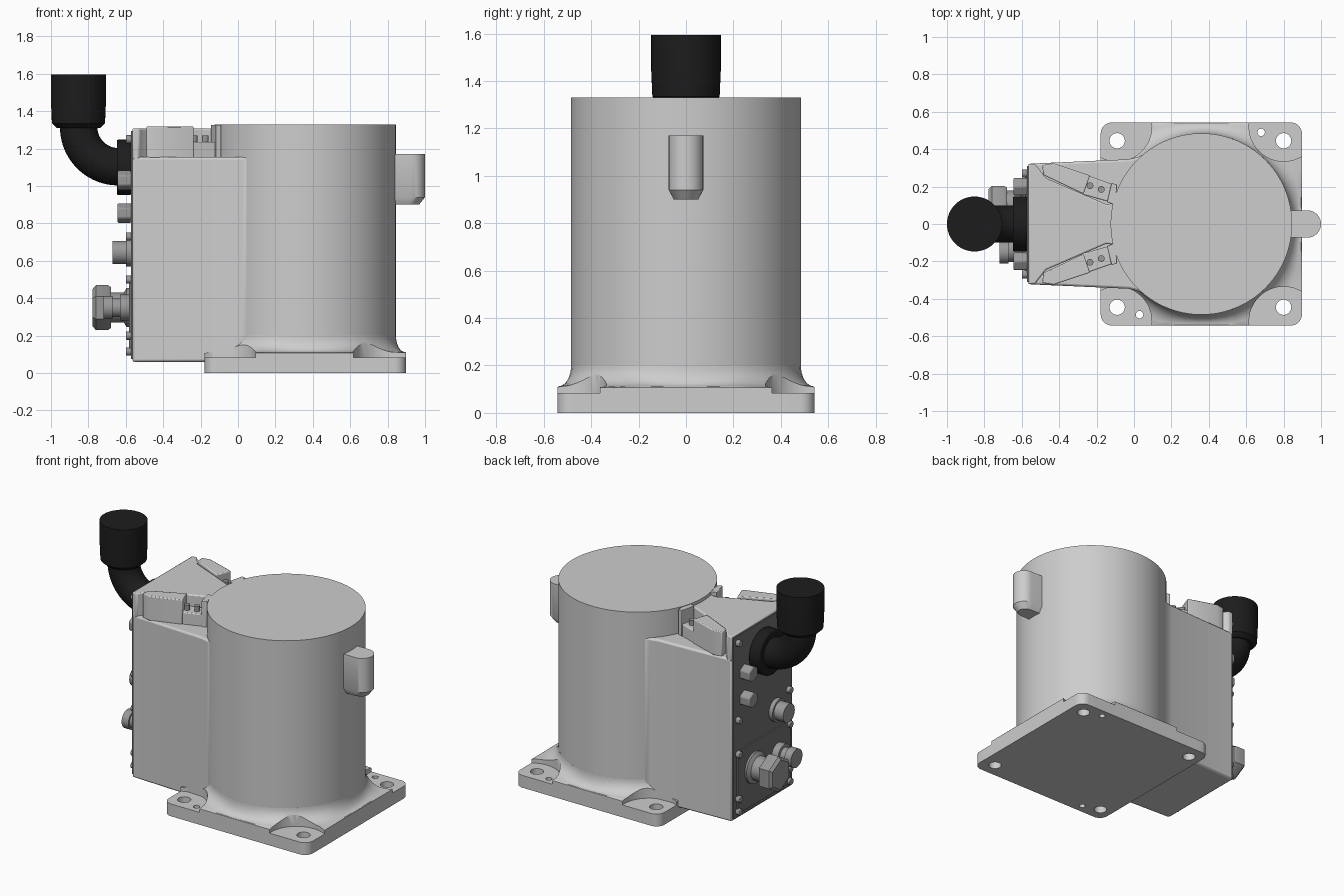
import bpy, bmesh, math
from mathutils import Vector, Matrix

cube = bpy.data.objects.get("Cube")
if cube:
    bpy.data.objects.remove(cube, do_unlink=True)


def material(name, r, g, b):
    m = bpy.data.materials.new(name)
    m.use_nodes = True
    m.diffuse_color = (r, g, b, 1)
    m.node_tree.nodes["Principled BSDF"].inputs["Base Color"].default_value = (r, g, b, 1)
    return m


GREY = material("cast light grey", 0.61, 0.61, 0.61)
METAL = material("connector grey", 0.32, 0.32, 0.32)
DARK = material("dark panel grey", 0.17, 0.17, 0.17)
BLACK = material("black rubber", 0.012, 0.012, 0.012)
CX, R = 0.36, 0.485


def finish(name, bm, mat, bevel=0, segments=2):
    bmesh.ops.recalc_face_normals(bm, faces=bm.faces)
    mesh = bpy.data.meshes.new(name)
    bm.to_mesh(mesh)
    bm.free()
    mesh.materials.append(mat)
    ob = bpy.data.objects.new(name, mesh)
    bpy.context.collection.objects.link(ob)
    if bevel:
        mod = ob.modifiers.new("Bevel", "BEVEL")
        mod.width, mod.segments, mod.limit_method = bevel, segments, "ANGLE"
    smooth(ob)
    return ob


def smooth(ob):
    bpy.ops.object.select_all(action="DESELECT")
    ob.select_set(True)
    bpy.context.view_layer.objects.active = ob
    bpy.ops.object.shade_smooth_by_angle(angle=math.radians(32))


def loft(name, rings, mat, bevel=0):
    """Skin a list of equal-length point rings and cap both ends."""
    bm = bmesh.new()
    rows = [[bm.verts.new(p) for p in ring] for ring in rings]
    n = len(rows[0])
    for a, b in zip(rows, rows[1:]):
        for i in range(n):
            j = (i + 1) % n
            bm.faces.new((a[i], a[j], b[j], b[i]))
    bm.faces.new(rows[0])
    bm.faces.new(rows[-1])
    return finish(name, bm, mat, bevel)


def prism(name, outline, z0, z1, mat, bevel=0):
    return loft(name, [[(x, y, z) for x, y in outline] for z in (z0, z1)], mat, bevel)


def mirrored(half):
    return half + [(x, -y) for x, y in reversed(half)]


def turned(name, profile, mat, at, axis="Z", sides=48, bevel=0):
    """Lathe (radius, distance) pairs about Z, or about -X for parts on the rear panel."""
    rot = Matrix.Rotation(-math.pi / 2, 3, "Y") if axis == "X" else Matrix.Identity(3)
    rings = [[rot @ Vector((r * math.cos(t), r * math.sin(t), d)) + Vector(at)
              for t in (math.tau * i / sides for i in range(sides))] for r, d in profile]
    return loft(name, rings, mat, bevel)


def cut(ob, cutters):
    for c in cutters:
        mod = ob.modifiers.new("Cut", "BOOLEAN")
        mod.object, mod.operation, mod.solver = c, "DIFFERENCE", "EXACT"
    mesh = bpy.data.meshes.new_from_object(ob.evaluated_get(bpy.context.evaluated_depsgraph_get()))
    ob.modifiers.clear()
    ob.data = mesh
    for c in cutters:
        bpy.data.objects.remove(c, do_unlink=True)
    smooth(ob)


# Base plate with rounded corners, flowing into the round housing
square = []
for k, (sx, sy) in enumerate([(1, 1), (-1, 1), (-1, -1), (1, -1)]):
    centre = Vector((sx * 0.478, sy * 0.483))
    for i in range(9):
        t = math.pi / 2 * (k + i / 8)
        square.append(centre + 0.06 * Vector((math.cos(t), math.sin(t))))
    along = Vector((-math.sin(t), math.cos(t)))
    square += [square[-1] + along * 0.96 * i / 17 for i in range(1, 17)]


def fillet_ring(a):
    ring = []
    for p in square:
        outer = min(p.length - 0.004, R + 0.1)
        q = p.normalized() * (outer + (R - outer) * math.sin(a))
        ring.append((q.x + CX, q.y, 0.112 + 0.09 * (1 - math.cos(a))))
    return ring


rings = [[(p.x + CX, p.y, z) for p in square] for z in (0, 0.108)]
rings += [fillet_ring(math.pi / 2 * i / 8) for i in range(9)]
base = loft("base_plate", rings, GREY)
cutters = []
for x in (-0.09, 0.8):
    for s in (-1, 1):
        cutters.append(turned("pocket_cutter", [(0.185, 0.083), (0.185, 0.5)], GREY, (x, s * 0.52, 0)))
        cutters.append(turned("hole_cutter", [(0.041, -0.1), (0.041, 0.3)], GREY, (x, s * 0.445, 0), sides=24))
for x, y in ((0.68, 0.49), (0.03, -0.485)):
    cutters.append(turned("pin_cutter", [(0.02, -0.1), (0.02, 0.3)], GREY, (x, y, 0), sides=16))
cut(base, cutters)

# Round housing and rear box
turned("housing", [(R, 0.15), (R, 1.33)], GREY, (CX, 0, 0), sides=96)
prism("rear_box", mirrored([(0.3, 0.35), (0.05, 0.373), (0.02, 0.358), (-0.03, 0.346), (-0.565, 0.322)]),
      0.06, 1.155, GREY, 0.012)
prism("rear_neck", mirrored([(0.05, 0.19), (-0.05, 0.15), (-0.11, 0.11), (-0.15, 0.106),
                             (-0.47, 0.245), (-0.53, 0.322), (-0.565, 0.322)]), 1.14, 1.308, GREY, 0.008)

# Lifting blocks beside the neck
for s, side in ((1, "left"), (-1, "right")):
    def block(name, pts, z0, z1, b=0.006):
        prism(side + name, [(x, s * y) for x, y in pts], z0, z1, GREY, b)
    block("_lifting_block", [(-0.485, 0.262), (-0.27, 0.16), (-0.235, 0.26), (-0.43, 0.325), (-0.49, 0.315)], 1.15, 1.318)
    block("_lifting_step", [(-0.28, 0.16), (-0.14, 0.12), (-0.12, 0.215), (-0.24, 0.257)], 1.15, 1.235)
    block("_lifting_end", [(-0.145, 0.118), (-0.1, 0.1), (-0.09, 0.21), (-0.12, 0.22)], 1.15, 1.327, 0.003)
    for x, y in ((-0.235, 0.205), (-0.175, 0.185)):
        turned(side + "_block_screw", [(0.018, 1.22), (0.018, 1.27)], METAL, (x, s * y, 0), sides=16)

# Front lug on the housing
lug = [(0.8, 0.073)] + [(0.927 + 0.073 * math.sin(t), 0.073 * math.cos(t))
                        for t in (math.pi * i / 16 for i in range(17))] + [(0.8, -0.073)]
loft("housing_lug", [[(0.8 + (x - 0.8) * k, y * w, z) for x, y in lug]
                     for k, w, z in ((0.84, 0.7, 0.9), (1, 1, 0.94), (1, 1, 1.17))], GREY)

# Rear panel with lower cover
prism("rear_panel", mirrored([(-0.56, 0.31), (-0.572, 0.31)]), 0.075, 1.295, DARK)
prism("connector_cover", mirrored([(-0.57, 0.28), (-0.582, 0.28)]), 0.1, 0.52, DARK)
for y in (-0.27, 0.27):
    for z in (0.115, 0.2, 0.5, 0.73, 1.25):
        turned("panel_bolt", [(0.022, 0), (0.022, 0.03)], METAL, (-0.57, y, z), "X", 16, 0.004)

# Plugs and connectors
for y, z in ((0.2, 1.03), (-0.2, 1.03), (0.2, 0.855)):
    turned("hex_plug", [(0.054, 0), (0.054, 0.075)], METAL, (-0.57, y, z), "X", 6, 0.008)
turned("middle_connector", [(0.075, 0), (0.075, 0.03), (0.062, 0.03), (0.062, 0.1)], METAL, (-0.57, -0.14, 0.645), "X", 32)
turned("small_connector", [(0.07, 0), (0.07, 0.06), (0.05, 0.06), (0.05, 0.1), (0.062, 0.1), (0.062, 0.15)],
       METAL, (-0.57, -0.15, 0.35), "X", 32)
turned("large_connector_collar", [(0.105, 0), (0.105, 0.025), (0.08, 0.04), (0.08, 0.13)], METAL, (-0.57, 0.1, 0.35), "X", 32)
turned("large_connector_nut", [(0.11, 0.11), (0.12, 0.125), (0.12, 0.19), (0.1, 0.207)], METAL, (-0.57, 0.1, 0.35), "X", 6)

# Cable elbow with flange and upright cap
turned("elbow_flange", [(0.148, 0), (0.148, 0.078)], BLACK, (-0.57, 0, 1.1), "X", 48, 0.008)
path = [(-0.6, 1.1, 0)] + [(-0.64 - 0.212 * math.sin(a), 1.315 - 0.212 * math.cos(a), a)
                           for a in (math.pi / 2 * i / 14 for i in range(15))] + [(-0.853, 1.36, math.pi / 2)]
pipe = [[(x + 0.1 * math.cos(t) * math.sin(a), 0.1 * math.sin(t), z + 0.1 * math.cos(t) * math.cos(a))
         for t in (math.tau * i / 32 for i in range(32))] for x, z, a in path]
loft("cable_elbow", pipe, BLACK)
turned("elbow_cap", [(0.115, 1.31), (0.142, 1.335), (0.147, 1.45), (0.147, 1.595)], BLACK, (-0.853, 0, 0))
